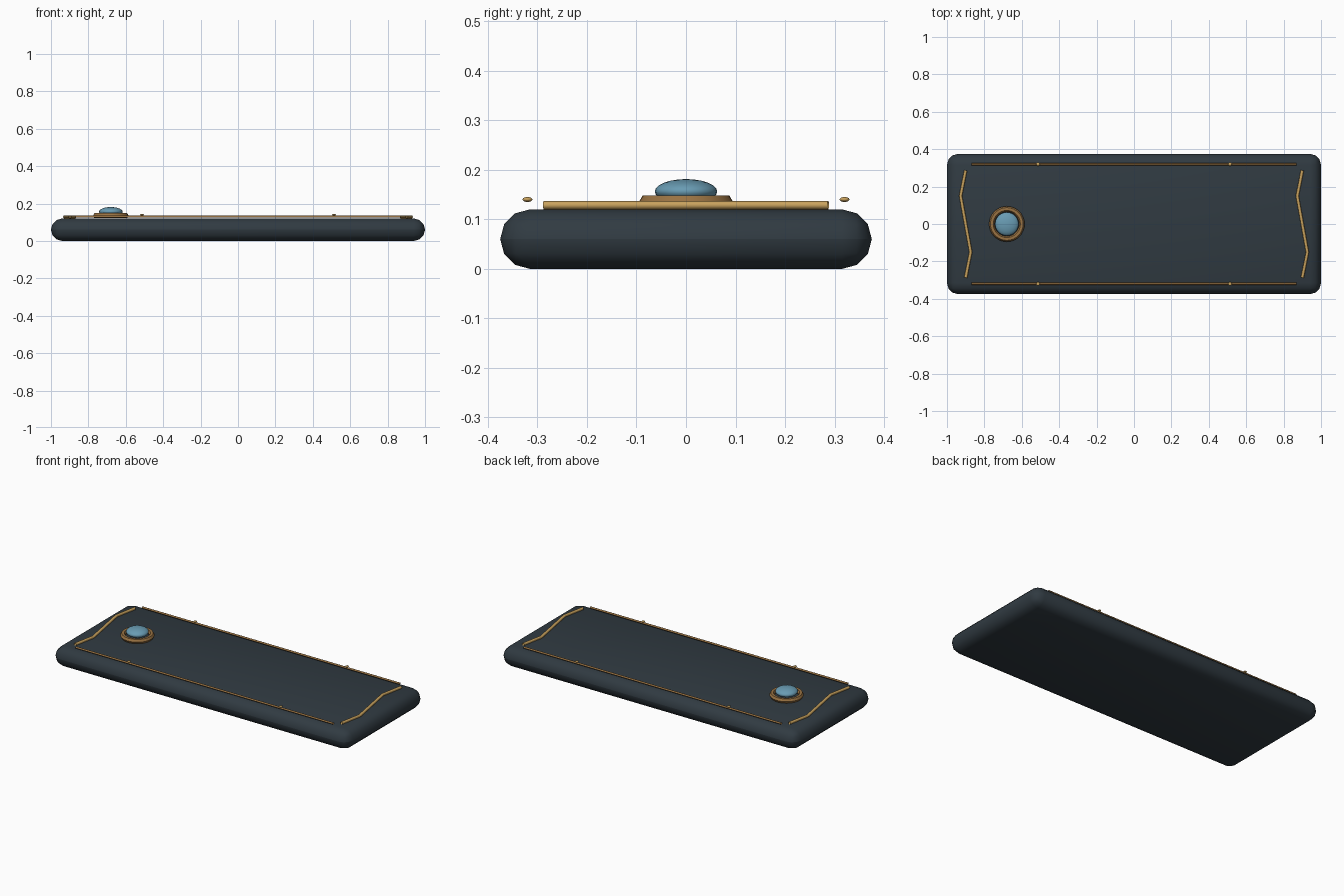
import bpy, math

if "Cube" in bpy.data.objects:
    bpy.data.objects.remove(bpy.data.objects["Cube"])


def material(name, rgb):
    m = bpy.data.materials.new(name)
    m.diffuse_color = (*rgb, 1)
    m.use_nodes = True
    m.node_tree.nodes["Principled BSDF"].inputs["Base Color"].default_value = m.diffuse_color
    return m


SLATE = material("dark slate", (0.030, 0.043, 0.054))
BRONZE = material("bronze", (0.32, 0.17, 0.055))
GOLD = material("gold", (0.58, 0.36, 0.11))
BLUE = material("glass blue", (0.14, 0.33, 0.45))


def finish(name, mat, angle=None):
    ob = bpy.context.object
    ob.name = name
    ob.data.materials.append(mat)
    if angle:
        bpy.ops.object.shade_smooth_by_angle(angle=math.radians(angle))
    return ob


def tube(name, points, radius, mat):
    """Open-ended round wire through the points."""
    cu = bpy.data.curves.new(name, 'CURVE')
    cu.dimensions = '3D'
    cu.bevel_depth = radius
    cu.bevel_resolution = 2
    sp = cu.splines.new('POLY')
    sp.points.add(len(points) - 1)
    for p, co in zip(sp.points, points):
        p.co = (*co, 1)
    cu.materials.append(mat)
    ob = bpy.data.objects.new(name, cu)
    bpy.context.collection.objects.link(ob)


# Rounded slab body
bpy.ops.mesh.primitive_cube_add(size=1, location=(0, 0, 0.06))
body = bpy.context.object
body.scale = (2, 0.75, 0.12)
bpy.ops.object.transform_apply(location=False, rotation=False, scale=True)
bev = body.modifiers.new("round", 'BEVEL')
bev.width = 0.0599
bev.segments = 3
bpy.ops.object.modifier_apply(modifier="round")
finish("body", SLATE, 40)

# Long edge rails with small rivets
for side, y in (("front", -0.32), ("back", 0.32)):
    tube(side + "_rail", [(-0.87, y, 0.13), (0.87, y, 0.13)], 0.006, BRONZE)
    for x in (-0.513, 0.513):
        bpy.ops.mesh.primitive_uv_sphere_add(segments=12, ring_count=8, radius=0.01,
                                             location=(x, y, 0.14))
        bpy.context.object.scale = (1, 1, 0.5)
        finish(side + "_rivet", GOLD, 60)

# Zigzag trims at both ends
for end, cx in (("left", -0.9), ("right", 0.9)):
    pts = [(0, 0.287), (-0.027, 0.15), (0.027, -0.15), (0, -0.287)]
    tube(end + "_trim", [(cx + dx, y, 0.1285) for dx, y in pts], 0.0085, GOLD)

# Button: ring and domed lens
bpy.ops.mesh.primitive_torus_add(location=(-0.68, 0, 0.135), major_radius=0.08,
                                 minor_radius=0.015, major_segments=32, minor_segments=6)
finish("button_ring", BRONZE, 40)
bpy.ops.mesh.primitive_uv_sphere_add(segments=24, ring_count=12, radius=0.063,
                                     location=(-0.68, 0, 0.156))
bpy.context.object.scale = (1, 1, 0.4)
finish("button_lens", BLUE, 60)
